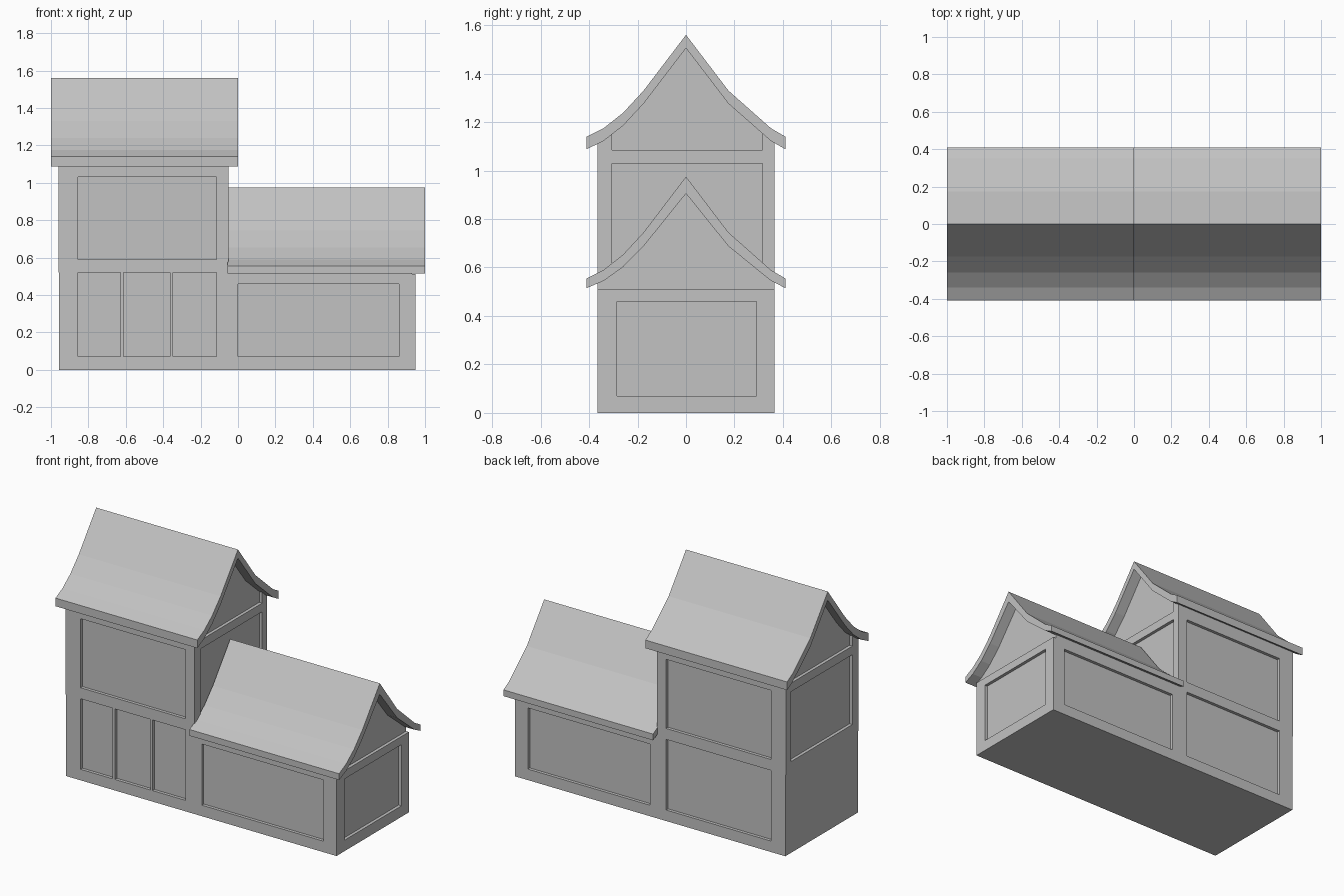
import bpy
import bmesh

cube = bpy.data.objects.get("Cube")
if cube:
    bpy.data.objects.remove(cube, do_unlink=True)

# Single plain grey for the whole house
GREY = (0.54, 0.54, 0.54, 1.0)
grey = bpy.data.materials.new("plain grey")
grey.use_nodes = True
grey.diffuse_color = GREY
grey.node_tree.nodes["Principled BSDF"].inputs["Base Color"].default_value = GREY

DEPTH = 0.02      # panel recess
HALF = 0.365      # half depth of the walls


def add_prism(bm, profile, x0, x1):
    """Extrude a closed (y, z) profile along x."""
    face = bm.faces.new([bm.verts.new((x0, y, z)) for y, z in profile])
    moved = bmesh.ops.extrude_face_region(bm, geom=[face])["geom"]
    for v in moved:
        if isinstance(v, bmesh.types.BMVert):
            v.co.x = x1


def add_box(bm, x0, x1, y0, y1, z0, z1):
    add_prism(bm, [(y0, z0), (y1, z0), (y1, z1), (y0, z1)], x0, x1)


def make_object(name, bm):
    bmesh.ops.recalc_face_normals(bm, faces=bm.faces)
    mesh = bpy.data.meshes.new(name)
    bm.to_mesh(mesh)
    bm.free()
    mesh.materials.append(grey)
    obj = bpy.data.objects.new(name, mesh)
    bpy.context.collection.objects.link(obj)
    return obj


def cut(obj, bm):
    """Subtract the recess boxes and bake the result."""
    cutter = make_object("recess_cutter", bm)
    cutter.hide_render = True
    mod = obj.modifiers.new("recesses", "BOOLEAN")
    mod.operation = "DIFFERENCE"
    mod.solver = "EXACT"
    mod.object = cutter
    bpy.context.view_layer.objects.active = obj
    bpy.ops.object.modifier_apply(modifier=mod.name)
    bpy.data.objects.remove(cutter, do_unlink=True)


def front_panel(bm, x0, x1, z0, z1):
    add_box(bm, x0, x1, -HALF - 0.1, -HALF + DEPTH, z0, z1)


def back_panel(bm, x0, x1, z0, z1):
    add_box(bm, x0, x1, HALF - DEPTH, HALF + 0.1, z0, z1)


def end_panel(bm, wall_x, side, y0, y1, z0, z1, depth=DEPTH):
    xs = sorted((wall_x - side * depth, wall_x + side * 0.1))
    add_box(bm, xs[0], xs[1], y0, y1, z0, z1)


# Flared roof curve from front eave to back eave: y, drop below the ridge
CURVE = [(-0.41, 0.42), (-0.34, 0.385), (-0.26, 0.322), (-0.175, 0.23),
         (0, 0), (0.175, 0.23), (0.35, 0.385), (0.41, 0.42)]


def make_roof(name, x0, x1, ridge, thick_ridge, thick_eave):
    top = [(y, ridge - d) for y, d in CURVE]
    under = []
    for y, z in top:
        t = abs(y) / 0.41
        under.append((y, z - thick_ridge * (1 - t) - thick_eave * t))
    bm = bmesh.new()
    add_prism(bm, top + under[::-1], x0, x1)
    return make_object(name, bm)


def make_walls(name, x0, x1, ridge):
    """Walls whose gables end inside the roof thickness."""
    sink = 0.03
    inner = [(y, ridge - d - sink) for y, d in CURVE if abs(y) < HALF]
    corner = ridge - 0.395 - sink
    bm = bmesh.new()
    add_prism(bm, [(HALF, 0), (HALF, corner)] + inner[::-1]
              + [(-HALF, corner), (-HALF, 0)], x0, x1)
    return make_object(name, bm)


# Tall wing
make_roof("tall_roof", -1.0, 0.0, 1.56, 0.055, 0.052)
tall = make_walls("tall_walls", -0.96, -0.05, 1.56)
bm = bmesh.new()
front_panel(bm, -0.855, -0.115, 0.59, 1.03)
back_panel(bm, -0.855, -0.115, 0.59, 1.03)
back_panel(bm, -0.855, -0.115, 0.07, 0.52)
# Ground floor front: three panels parted by thin bars
for a, b in ((-0.855, -0.628), (-0.613, -0.363), (-0.348, -0.115)):
    front_panel(bm, a, b, 0.07, 0.52)
# Upper end panels and recessed gables
for wall_x, side in ((-0.96, -1), (-0.05, 1)):
    end_panel(bm, wall_x, side, -0.305, 0.315, 0.585, 1.03)
    end_panel(bm, wall_x, side, -0.305, 0.315, 1.085, 1.7)
# Ground floor end set back very slightly
end_panel(bm, -0.96, -1, -0.5, 0.5, -0.1, 0.52, 0.004)
cut(tall, bm)

# Low wing
make_roof("low_roof", -0.055, 1.0, 0.975, 0.07, 0.04)
low = make_walls("low_walls", -0.05, 0.95, 0.975)
bm = bmesh.new()
front_panel(bm, 0.0, 0.86, 0.07, 0.46)
back_panel(bm, 0.0, 0.86, 0.07, 0.46)
end_panel(bm, 0.95, 1, -0.285, 0.29, 0.07, 0.46)
end_panel(bm, 0.95, 1, -0.5, 0.5, 0.512, 1.1)
cut(low, bm)
